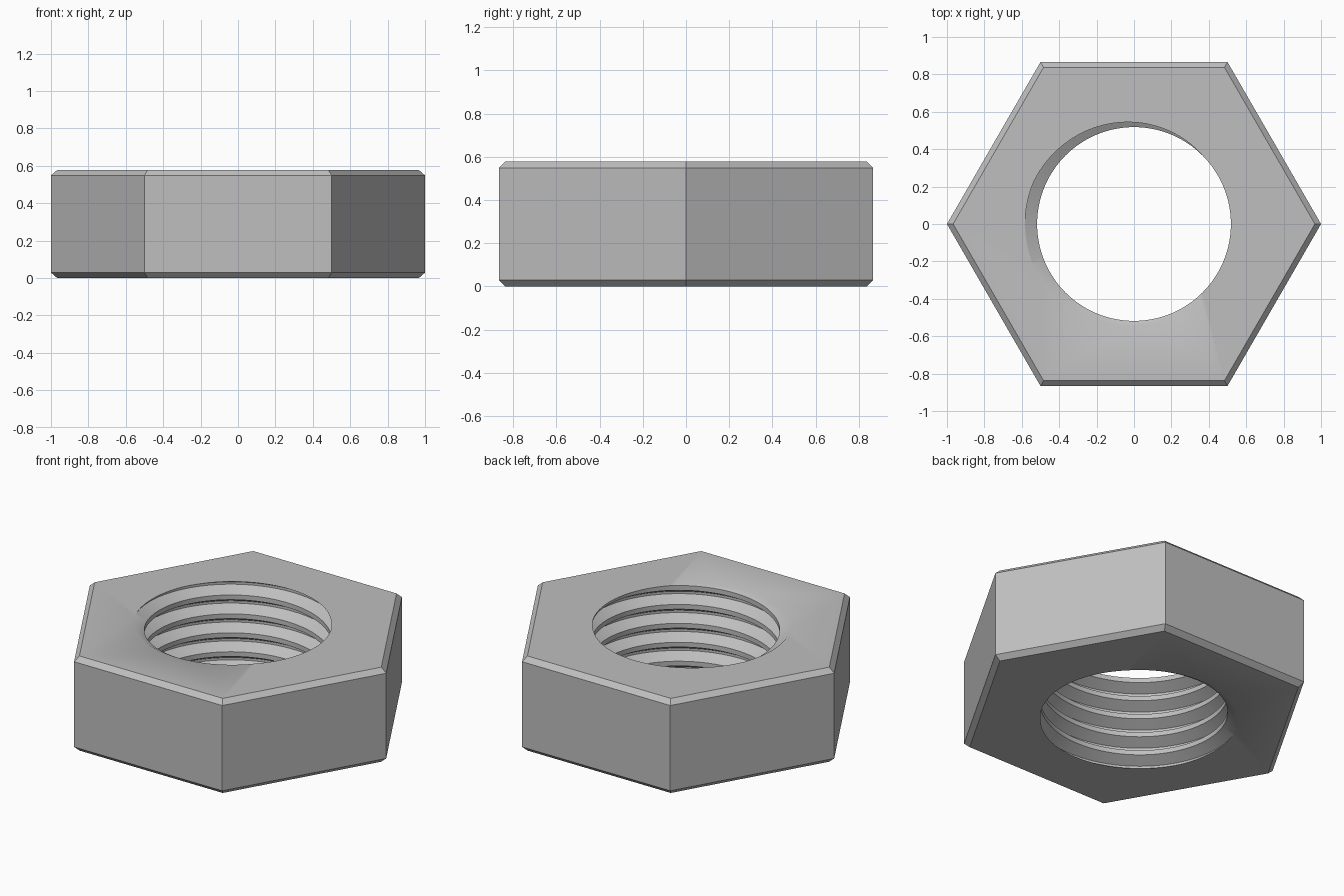
import bpy, bmesh
from math import pi, tau, cos, sin, radians

cube = bpy.data.objects.get("Cube")
if cube:
    bpy.data.objects.remove(cube)

HEIGHT = 0.577
CHAMFER = 0.0285
MINOR, MAJOR = 0.518, 0.582       # thread crest and root radii
TURNS = 5
PITCH = HEIGHT / TURNS
STEPS = 144                       # columns around the hole, a multiple of 12
BREAKS = (-1 / 16, 1 / 16, 3 / 8, 5 / 8)   # root flat, flank, crest flat, flank


def thread_radius(phase):
    """Radius of the thread at a phase measured in pitches from the root."""
    d = abs((phase + 0.5) % 1 - 0.5)
    depth = min(1, max(0, (3 / 8 - d) / (5 / 16)))
    return MINOR + (MAJOR - MINOR) * depth


def point(radius, angle, z):
    return (radius * cos(angle), radius * sin(angle), z)


def column(step):
    """One slice of the nut: up the thread, then down the outside."""
    angle = tau * step / STEPS
    lead = (angle - pi) / tau
    pts = []
    for turn in range(-1, TURNS + 2):
        for f in BREAKS:
            z = min(HEIGHT, max(0, PITCH * (turn + f + lead)))
            pts.append(point(thread_radius(z / PITCH - lead), angle, z))
    # The outside snaps to the nearest hexagon corner
    sixth = STEPS // 6
    corner = ((step + sixth // 2) // sixth) * tau / 6
    inset = 1 - CHAMFER / cos(pi / 6)
    for r, z in ((inset, HEIGHT), (1, HEIGHT - CHAMFER), (1, CHAMFER), (inset, 0)):
        pts.append(point(r, corner, z))
    return pts


# Join neighbouring slices and weld the coincident points
bm = bmesh.new()
slices = [[bm.verts.new(p) for p in column(s)] for s in range(STEPS + 1)]
for a, b in zip(slices, slices[1:]):
    n = len(a)
    for i in range(n):
        k = (i + 1) % n
        bm.faces.new((a[i], b[i], b[k], a[k]))
bmesh.ops.remove_doubles(bm, verts=bm.verts[:], dist=1e-5)
bmesh.ops.recalc_face_normals(bm, faces=bm.faces[:])

mesh = bpy.data.meshes.new("hex_nut")
bm.to_mesh(mesh)
bm.free()
nut = bpy.data.objects.new("hex_nut", mesh)
bpy.context.collection.objects.link(nut)

# Plain grey steel
steel = bpy.data.materials.new("grey_steel")
steel.use_nodes = True
grey = (0.52, 0.52, 0.52, 1)
steel.diffuse_color = grey
steel.node_tree.nodes["Principled BSDF"].inputs["Base Color"].default_value = grey
mesh.materials.append(steel)

bpy.ops.object.select_all(action="DESELECT")
nut.select_set(True)
bpy.context.view_layer.objects.active = nut
bpy.ops.object.shade_smooth_by_angle(angle=radians(30))
